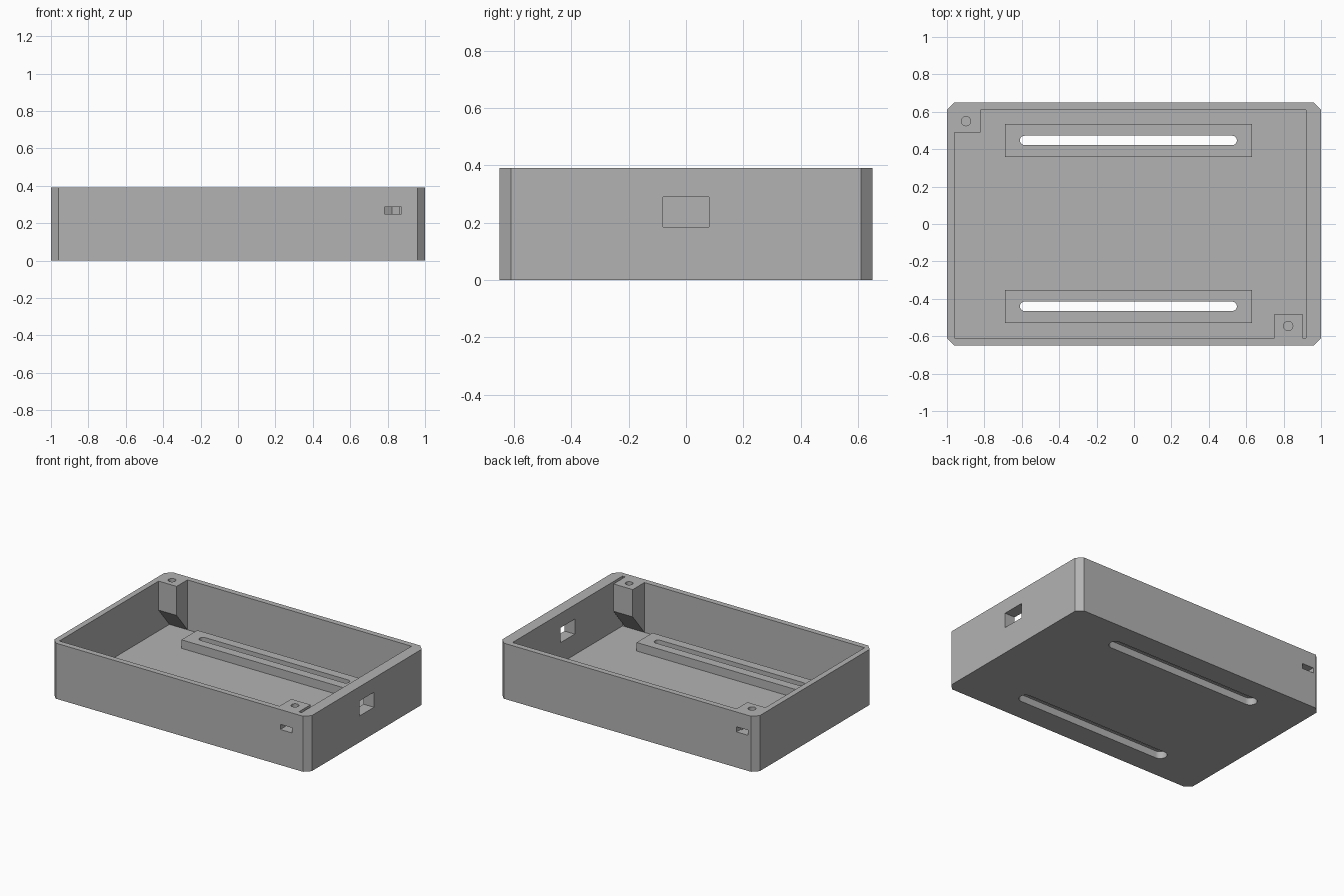
import bpy, bmesh
from math import sin, cos, pi, radians
from mathutils import Vector

if "Cube" in bpy.data.objects:
    bpy.data.objects.remove(bpy.data.objects["Cube"])

grey = bpy.data.materials.new("plain grey")
grey.use_nodes = True
grey.diffuse_color = (0.45, 0.45, 0.45, 1)
grey.node_tree.nodes["Principled BSDF"].inputs["Base Color"].default_value = grey.diffuse_color

HEIGHT, FLOOR, RAIL_TOP = 0.39, 0.04, 0.10


def prism(name, outline, low, high, axis="z"):
    """Extrude a flat outline along z (outline is xy) or along x (outline is yz)."""
    bm = bmesh.new()
    place = (lambda a, b: (a, b, low)) if axis == "z" else (lambda a, b: (low, a, b))
    face = bm.faces.new([bm.verts.new(place(a, b)) for a, b in outline])
    shift = Vector((0, 0, high - low)) if axis == "z" else Vector((high - low, 0, 0))
    ext = bmesh.ops.extrude_face_region(bm, geom=[face])
    moved = [v for v in ext["geom"] if isinstance(v, bmesh.types.BMVert)]
    bmesh.ops.translate(bm, verts=moved, vec=shift)
    bmesh.ops.recalc_face_normals(bm, faces=bm.faces)
    mesh = bpy.data.meshes.new(name)
    bm.to_mesh(mesh)
    bm.free()
    mesh.materials.append(grey)
    obj = bpy.data.objects.new(name, mesh)
    bpy.context.collection.objects.link(obj)
    return obj


def rect(x0, x1, y0, y1):
    return [(x0, y0), (x1, y0), (x1, y1), (x0, y1)]


def arc(cx, cy, r, start, end, steps):
    angles = [start + (end - start) * i / steps for i in range(steps + 1)]
    return [(cx + r * cos(a), cy + r * sin(a)) for a in angles]


def capsule(x0, x1, y, r):
    return arc(x1, y, r, -pi / 2, pi / 2, 16) + arc(x0, y, r, pi / 2, 3 * pi / 2, 16)


def combine(body, tool, operation="DIFFERENCE"):
    mod = body.modifiers.new("combine", "BOOLEAN")
    mod.operation, mod.object, mod.solver = operation, tool, "EXACT"
    bpy.context.view_layer.objects.active = body
    bpy.ops.object.modifier_apply(modifier=mod.name)
    bpy.data.objects.remove(tool)


# Outer block with chamfered corners
corner = [(1, 0.61), (0.96, 0.65)]
outline = corner + [(-x, y) for x, y in reversed(corner)]
outline += [(-x, -y) for x, y in outline]
tray = prism("case_tray", outline, 0, HEIGHT)

# Cavity, leaving two screw posts in opposite corners
cavity = [(-0.96, -0.61), (0.75, -0.61), (0.75, -0.48), (0.90, -0.48), (0.90, -0.61),
          (0.92, -0.61), (0.92, 0.61), (-0.82, 0.61), (-0.82, 0.49), (-0.96, 0.49)]
combine(tray, prism("cavity_cutter", cavity, FLOOR, HEIGHT + 0.1))

# Sloped undersides of the posts
for x0, x1, side in ((0.74, 0.91, -1), (-0.96, -0.81, 1)):
    wedge = [(side * 0.61, FLOOR), (side * 0.45, FLOOR), (side * 0.45, 0.235)]
    combine(tray, prism("post_slope_cutter", wedge, x0, x1, "x"))

# Floor rails with through slots, counterbored from below
for y in (-0.44, 0.447):
    combine(tray, prism("rail", rect(-0.69, 0.63, y - 0.088, y + 0.088), 0.02, RAIL_TOP), "UNION")
    combine(tray, prism("slot_cutter", capsule(-0.585, 0.525, y, 0.025), -0.1, 0.2))
    combine(tray, prism("counterbore_cutter", capsule(-0.585, 0.525, y, 0.045), -0.1, 0.05))

# Screw holes, and nut pockets opening through the long walls
for x, y, side in ((0.824, -0.545, -1), (-0.898, 0.55, 1)):
    combine(tray, prism("screw_cutter", arc(x, y, 0.025, 0, 2 * pi, 32)[:-1], 0.2, HEIGHT + 0.1))
    tip, shoulder = y - side * 0.046, y - side * 0.023
    pocket = [(x - 0.04, side * 0.7), (x - 0.04, shoulder), (x, tip), (x + 0.04, shoulder),
              (x + 0.04, side * 0.605), (x + 0.05, side * 0.605), (x + 0.05, side * 0.7)]
    combine(tray, prism("nut_pocket_cutter", pocket, 0.25, 0.286))

# Cable opening in the thick end wall
combine(tray, prism("port_cutter", rect(-0.08, 0.08, 0.185, 0.29), 0.85, 1.1, "x"))

bpy.ops.object.select_all(action="DESELECT")
tray.select_set(True)
bpy.context.view_layer.objects.active = tray
bpy.ops.object.shade_smooth_by_angle(angle=radians(30))
